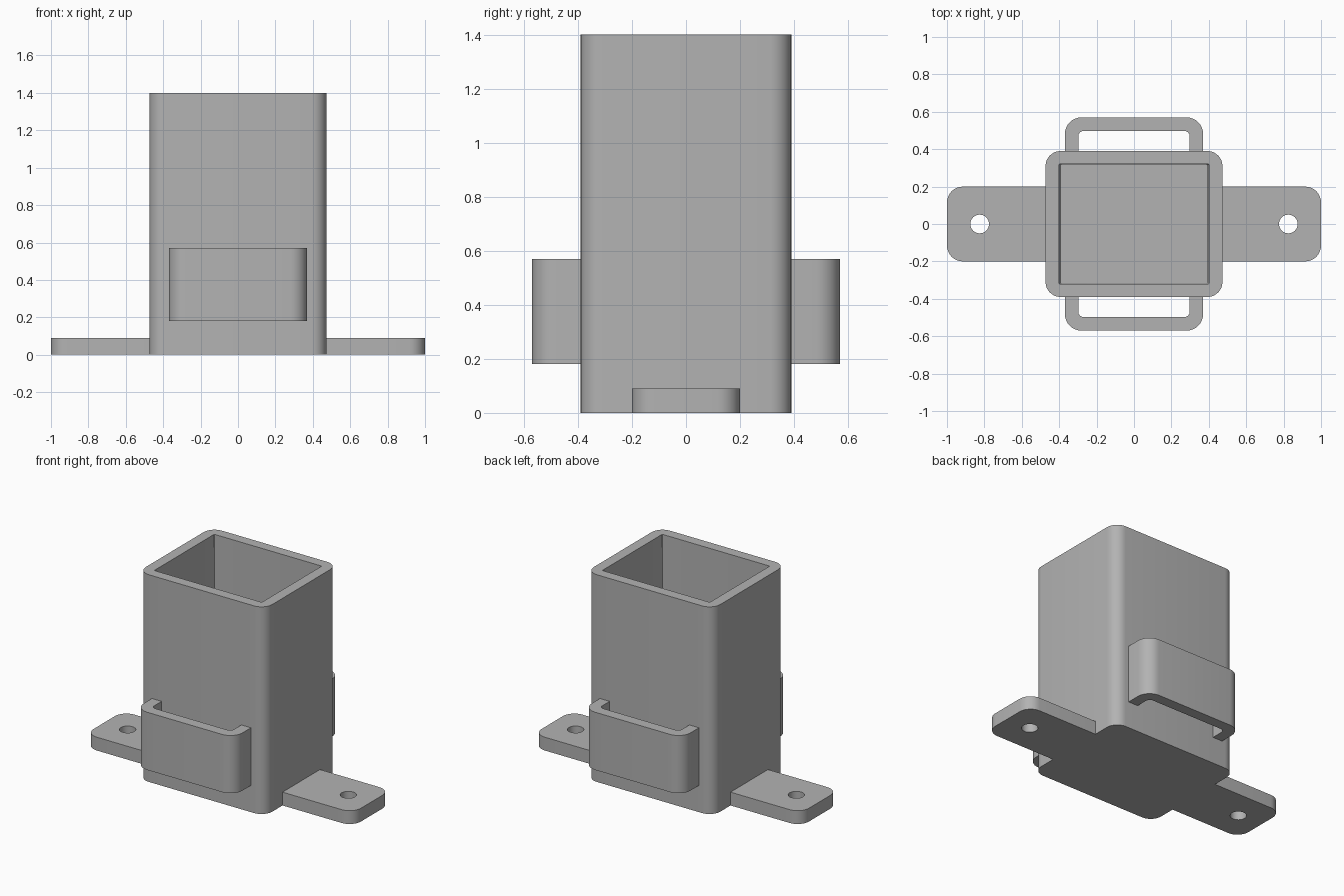
import bpy, bmesh, math
from mathutils import Vector

cube = bpy.data.objects.get("Cube")
if cube:
    bpy.data.objects.remove(cube, do_unlink=True)

HEIGHT, FLOOR = 1.4, 0.09
BODY_X, BODY_Y = 0.473, 0.39

grey = bpy.data.materials.new("plain_grey")
grey.use_nodes = True
colour = (0.45, 0.45, 0.45, 1)
grey.diffuse_color = colour
grey.node_tree.nodes["Principled BSDF"].inputs["Base Color"].default_value = colour


def arc(cx, cy, r, start, end, steps=8):
    """Points on an arc, angles in degrees."""
    angles = [math.radians(start + (end - start) * i / steps) for i in range(steps + 1)]
    return [(cx + r * math.cos(a), cy + r * math.sin(a)) for a in angles]


def rounded_rect(hx, hy, r):
    x, y = hx - r, hy - r
    return (arc(x, y, r, 0, 90) + arc(-x, y, r, 90, 180)
            + arc(-x, -y, r, 180, 270) + arc(x, -y, r, 270, 360))


def finish(name, bm):
    bmesh.ops.recalc_face_normals(bm, faces=bm.faces)
    mesh = bpy.data.meshes.new(name)
    bm.to_mesh(mesh)
    bm.free()
    mesh.materials.append(grey)
    obj = bpy.data.objects.new(name, mesh)
    bpy.context.collection.objects.link(obj)
    bpy.ops.object.select_all(action='DESELECT')
    obj.select_set(True)
    bpy.context.view_layer.objects.active = obj
    bpy.ops.object.shade_smooth_by_angle(angle=math.radians(30))
    return obj


def prism(name, loops, z0, z1, turn):
    """Extrude a flat outline, with optional holes; turn is 1 or -1 (half turn)."""
    bm = bmesh.new()
    edges = []
    for loop in loops:
        vs = [bm.verts.new((x * turn, y * turn, z0)) for x, y in loop]
        edges += [bm.edges.new((a, b)) for a, b in zip(vs, vs[1:] + vs[:1])]
    bmesh.ops.triangle_fill(bm, edges=edges, use_beauty=True)
    new = bmesh.ops.extrude_face_region(bm, geom=bm.faces[:], use_keep_orig=True)["geom"]
    top = [g for g in new if isinstance(g, bmesh.types.BMVert)]
    bmesh.ops.translate(bm, verts=top, vec=Vector((0, 0, z1 - z0)))
    return finish(name, bm)


# Open-topped box with rounded outer corners and a slightly tapered cavity
bm = bmesh.new()
outer = rounded_rect(BODY_X, BODY_Y, 0.08)
sections = [(outer, 0), (outer, HEIGHT),
            (rounded_rect(0.402, 0.32, 0.005), HEIGHT),
            (rounded_rect(0.39, 0.317, 0.005), FLOOR)]
rings = [[bm.verts.new((x, y, z)) for x, y in loop] for loop, z in sections]
for low, high in zip(rings, rings[1:]):
    for i in range(len(low)):
        bm.faces.new((low[i - 1], low[i], high[i], high[i - 1]))
bm.faces.new(rings[0])
bm.faces.new(rings[-1])
finish("box_body", bm)

# Mounting tabs with a screw hole, one on each side
tab = ([(BODY_X, -0.2)] + arc(0.915, -0.115, 0.085, -90, 0)
       + arc(0.915, 0.115, 0.085, 0, 90) + [(BODY_X, 0.2)])
hole = arc(0.825, 0, 0.05, 0, 360, 32)[:-1]
for name, turn in (("left_tab", 1), ("right_tab", -1)):
    prism(name, [tab, hole], 0, 0.09, turn)

# Strap loops on the front and back walls
strap = ([(0.37, BODY_Y)] + arc(0.28, 0.48, 0.09, 0, 90)
         + arc(-0.28, 0.48, 0.09, 90, 180) + [(-0.37, BODY_Y), (-0.298, BODY_Y)]
         + arc(-0.268, 0.468, 0.03, 180, 90) + arc(0.268, 0.468, 0.03, 90, 0)
         + [(0.298, BODY_Y)])
for name, turn in (("back_strap_loop", 1), ("front_strap_loop", -1)):
    prism(name, [strap], 0.18, 0.57, turn)
